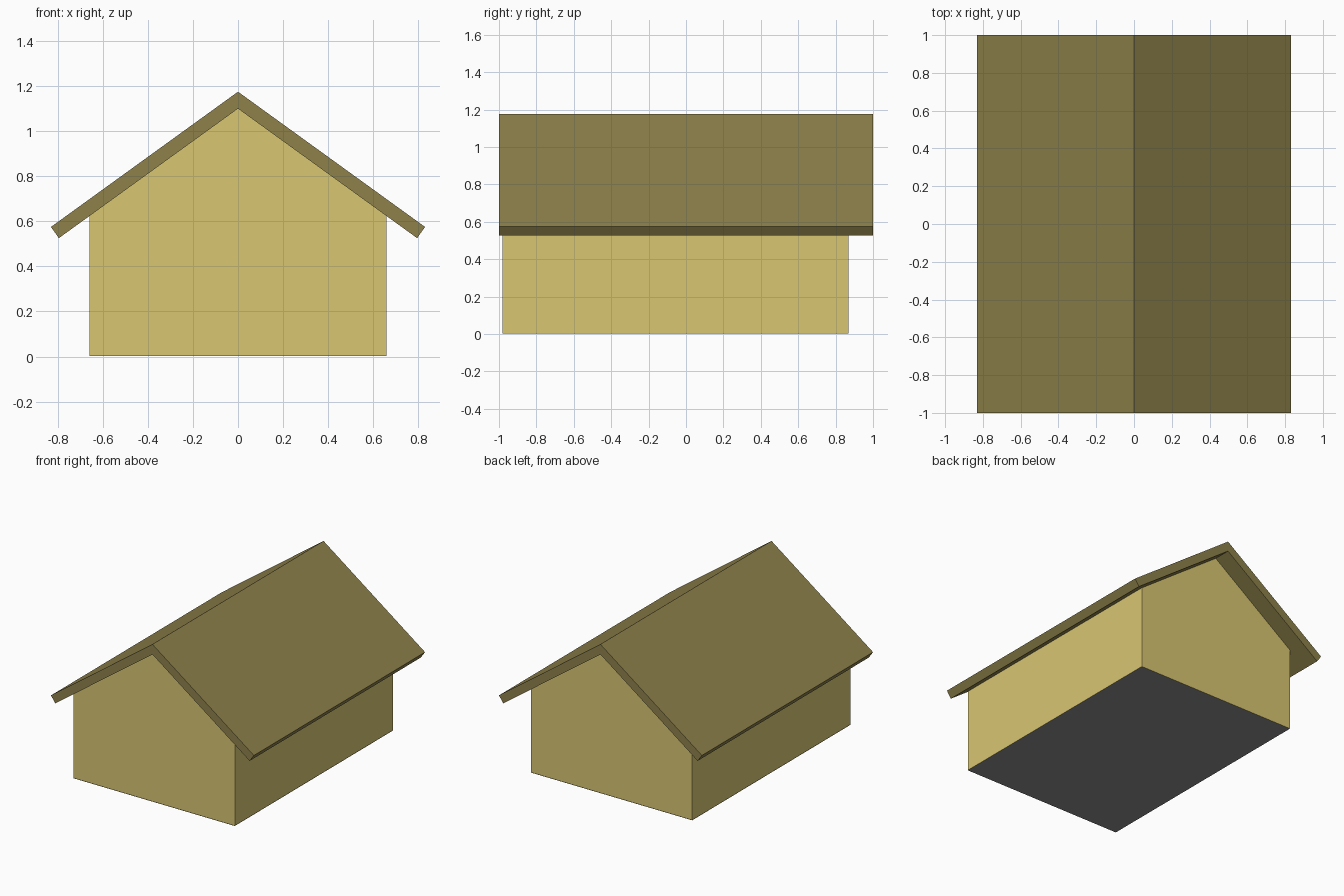
import bpy, bmesh

if "Cube" in bpy.data.objects:
    bpy.data.objects.remove(bpy.data.objects["Cube"])

HALF_W, FRONT, BACK = 0.66, -0.98, 0.87   # wall footprint
PEAK, SLOPE, THICK = 1.10, 0.723, 0.07    # gable peak, roof pitch, wall thickness
LIFT = 0.002                              # walls rest on the floor sheet


def material(name, color):
    mat = bpy.data.materials.new(name)
    mat.diffuse_color = (*color, 1)
    mat.use_nodes = True
    mat.node_tree.nodes["Principled BSDF"].inputs["Base Color"].default_value = mat.diffuse_color
    return mat


def extrude_profile(name, profile, y0, y1, mat):
    """Solid made from an x-z outline swept along y."""
    bm = bmesh.new()
    face = bm.faces.new([bm.verts.new((x, y0, z)) for x, z in profile])
    moved = bmesh.ops.extrude_face_region(bm, geom=[face])["geom"]
    verts = [v for v in moved if isinstance(v, bmesh.types.BMVert)]
    bmesh.ops.translate(bm, verts=verts, vec=(0, y1 - y0, 0))
    bmesh.ops.recalc_face_normals(bm, faces=bm.faces)
    mesh = bpy.data.meshes.new(name)
    bm.to_mesh(mesh)
    bm.free()
    mesh.materials.append(mat)
    obj = bpy.data.objects.new(name, mesh)
    bpy.context.collection.objects.link(obj)
    return obj


def under_roof(x):
    return PEAK - SLOPE * abs(x)


wall_mat = material("yellow_wall", (0.69, 0.57, 0.17))
roof_mat = material("olive_roof", (0.27, 0.22, 0.07))
floor_mat = material("grey_floor", (0.27, 0.27, 0.27))

# Gable end walls
gable = [(-HALF_W, LIFT), (HALF_W, LIFT), (HALF_W, under_roof(HALF_W)),
         (0, PEAK), (-HALF_W, under_roof(HALF_W))]
extrude_profile("front_wall", gable, FRONT, FRONT + THICK, wall_mat)
extrude_profile("back_wall", gable, BACK - THICK, BACK, wall_mat)

# Side walls between the gables
for side, name in ((-1, "left_wall"), (1, "right_wall")):
    outer, inner = side * HALF_W, side * (HALF_W - THICK)
    outline = [(inner, LIFT), (outer, LIFT),
               (outer, under_roof(outer)), (inner, under_roof(inner))]
    extrude_profile(name, outline, FRONT + THICK, BACK - THICK, wall_mat)

# Folded roof slab with square-cut eaves
half = [(0.83, 0.575), (0.795, under_roof(0.795))]
roof = [(0, 1.175), *half, (0, PEAK), *[(-x, z) for x, z in reversed(half)]]
extrude_profile("roof", roof, -1, 1, roof_mat)

# Floor sheet
bpy.ops.mesh.primitive_plane_add(size=1, location=(0, (FRONT + BACK) / 2, 0))
floor = bpy.context.object
floor.name = "floor"
floor.scale = (2 * HALF_W, BACK - FRONT, 1)
floor.data.materials.append(floor_mat)
